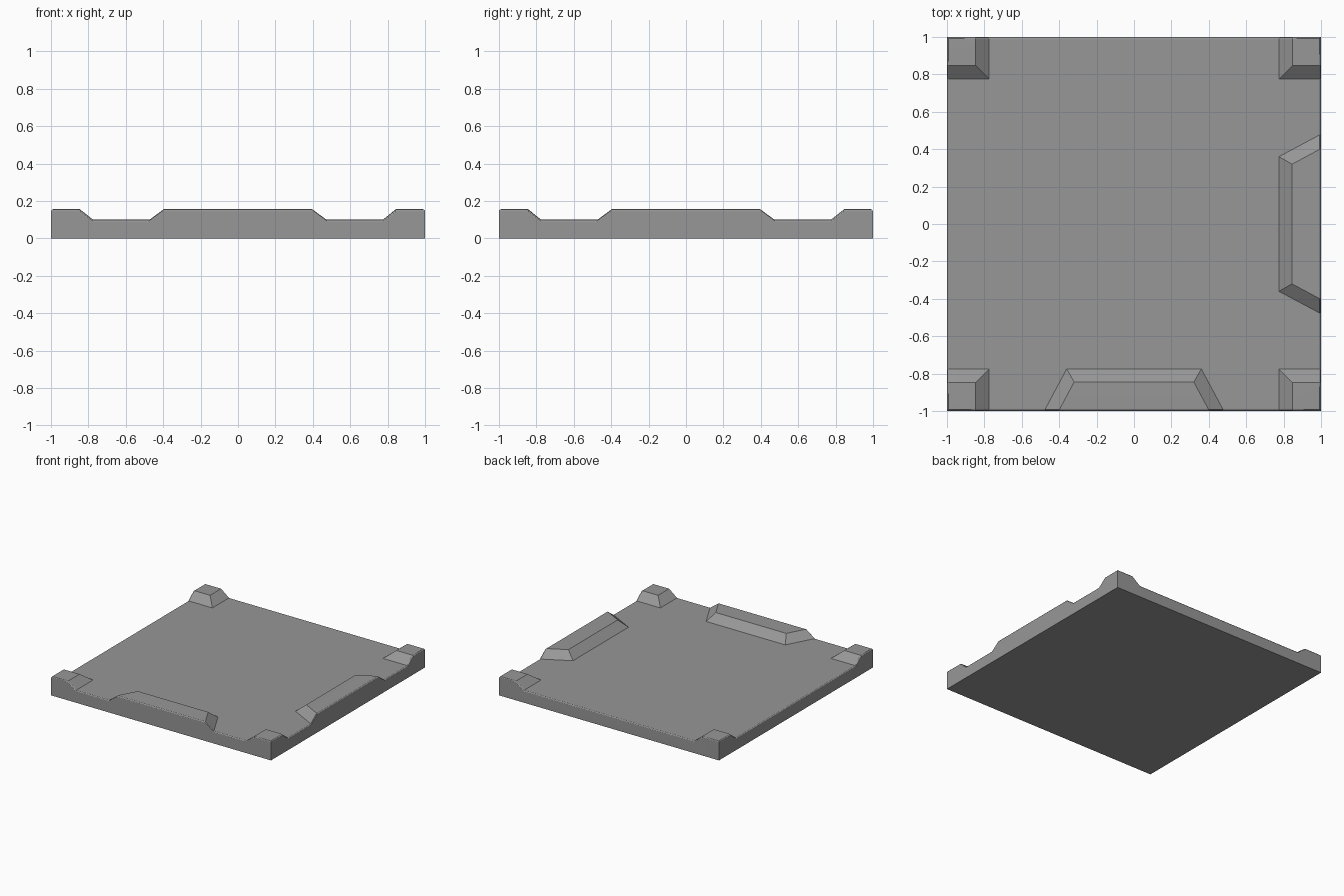
import bpy, bmesh
from math import radians
from mathutils import Matrix, Vector

if "Cube" in bpy.data.objects:
    bpy.data.objects.remove(bpy.data.objects["Cube"])

BASE_Z, TOP_Z = 0.10, 0.157


def frustum(name, low, high, z0, z1, turn=0):
    """Solid between two matching outlines, turned about z."""
    bm = bmesh.new()
    a = [bm.verts.new((x, y, z0)) for x, y in low]
    b = [bm.verts.new((x, y, z1)) for x, y in high]
    bm.faces.new(a[::-1])
    bm.faces.new(b)
    n = len(a)
    for i in range(n):
        j = (i + 1) % n
        bm.faces.new((a[i], a[j], b[j], b[i]))
    bmesh.ops.rotate(bm, verts=bm.verts, matrix=Matrix.Rotation(radians(turn), 3, 'Z'))
    bmesh.ops.recalc_face_normals(bm, faces=bm.faces)
    me = bpy.data.meshes.new(name)
    bm.to_mesh(me)
    bm.free()
    ob = bpy.data.objects.new(name, me)
    bpy.context.collection.objects.link(ob)
    return ob


def square(r):
    return [(-r, -r), (r, -r), (r, r), (-r, r)]


def raised(name, low, high, turn):
    """Sloped block whose sides continue down into the slab."""
    deep = [Vector(p) * 1.5 - Vector(q) * 0.5 for p, q in zip(low, high)]
    return frustum(name, deep, high, BASE_Z - (TOP_Z - BASE_Z) / 2, TOP_Z, turn)


# Slab, oversized before trimming
tile = frustum("floor_tile", square(1.1), square(1.1), -0.1, BASE_Z)

# Corner blocks
o = 1.2
helpers = []
for k in range(4):
    low = [(0.775, -o), (o, -o), (o, -0.775), (0.775, -0.775)]
    high = [(0.847, -o), (o, -o), (o, -0.847), (0.847, -0.847)]
    helpers.append(raised("corner_block", low, high, 90 * k))

# Edge ridges on the front and right sides
for turn in (0, 90):
    low = [(-0.587, -o), (0.587, -o), (0.36, -0.775), (-0.36, -0.775)]
    high = [(-0.51, -o), (0.51, -o), (0.32, -0.845), (-0.32, -0.845)]
    helpers.append(raised("edge_ridge", low, high, turn))

# Trim to the square footprint
trim = frustum("trim_box", square(1), square(1), 0, 1)
for h, op in [(h, 'UNION') for h in helpers] + [(trim, 'INTERSECT')]:
    h.hide_render = True
    m = tile.modifiers.new("join", 'BOOLEAN')
    m.operation, m.solver, m.object = op, 'EXACT', h
dg = bpy.context.evaluated_depsgraph_get()
me = bpy.data.meshes.new_from_object(tile.evaluated_get(dg))
tile.modifiers.clear()
tile.data = me
for h in helpers + [trim]:
    bpy.data.objects.remove(h)

# Rounded upper rim
bm = bmesh.new()
bm.from_mesh(me)
bmesh.ops.remove_doubles(bm, verts=bm.verts, dist=1e-4)
bmesh.ops.dissolve_limit(bm, angle_limit=radians(1), verts=bm.verts, edges=bm.edges)
bm.normal_update()
rim = [e for e in bm.edges if min(v.co.z for v in e.verts) > 0.05
       and len(e.link_faces) == 2
       and sorted(abs(f.normal.z) > 0.3 for f in e.link_faces) == [False, True]]
bmesh.ops.bevel(bm, geom=rim, offset=0.015, offset_type='OFFSET', segments=3,
                profile=0.5, affect='EDGES', clamp_overlap=False)
bm.to_mesh(me)
bm.free()
bpy.context.view_layer.objects.active = tile
tile.select_set(True)
bpy.ops.object.shade_smooth_by_angle(angle=radians(25))
wn = tile.modifiers.new("flat_shading", 'WEIGHTED_NORMAL')
wn.keep_sharp = True

# Dark grey stone
mat = bpy.data.materials.new("dark_stone")
mat.diffuse_color = (0.31, 0.31, 0.31, 1)
mat.use_nodes = True
mat.node_tree.nodes["Principled BSDF"].inputs["Base Color"].default_value = mat.diffuse_color
me.materials.clear()
me.materials.append(mat)
